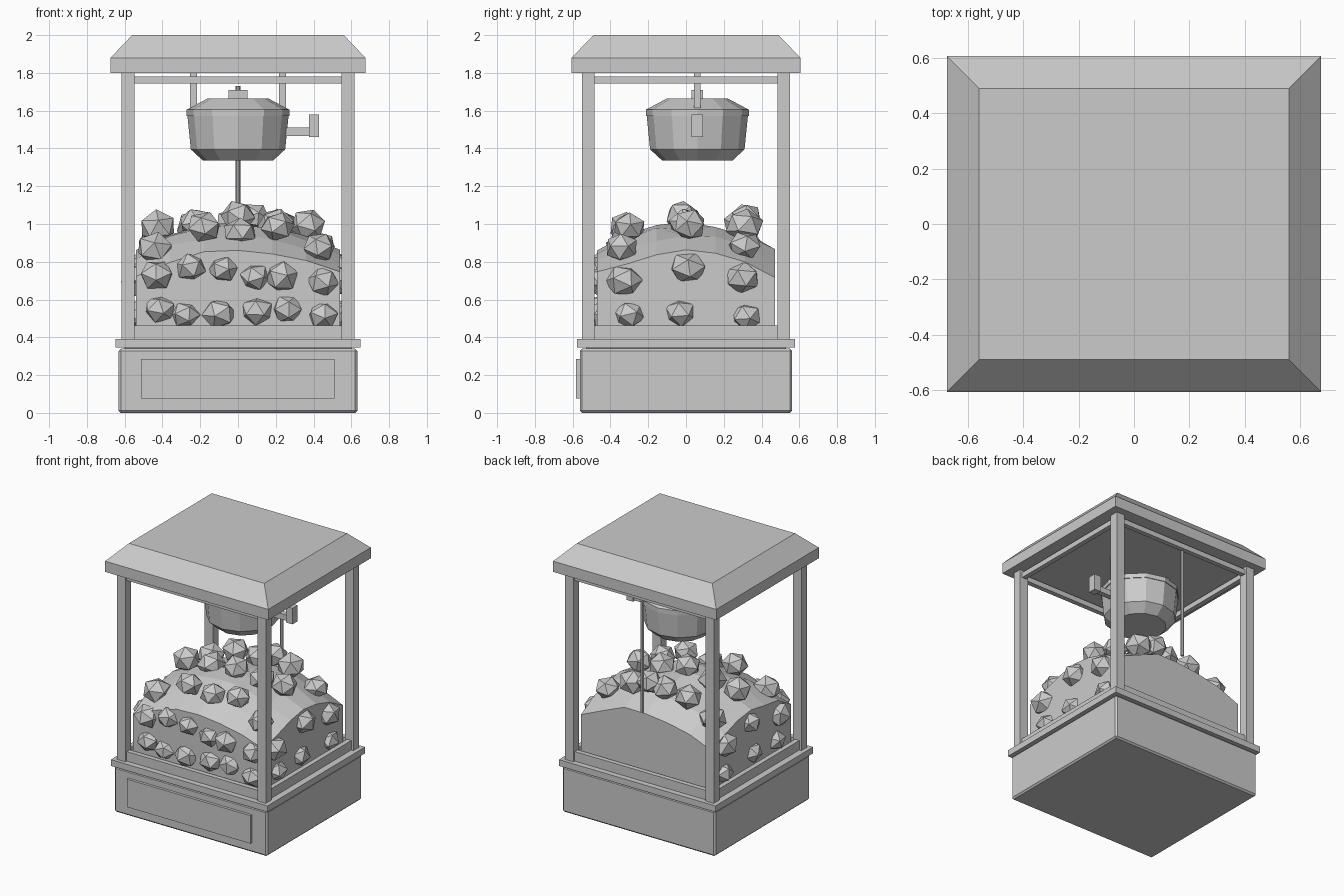
import bpy, bmesh, math, random
from mathutils import Matrix, Vector, Euler

if "Cube" in bpy.data.objects:
    bpy.data.objects.remove(bpy.data.objects["Cube"])

random.seed(4)
grey = bpy.data.materials.new("plain_grey")
grey.diffuse_color = (0.6, 0.6, 0.6, 1)
grey.use_nodes = True
grey.node_tree.nodes["Principled BSDF"].inputs["Base Color"].default_value = grey.diffuse_color


def finish(name, bm):
    bmesh.ops.recalc_face_normals(bm, faces=bm.faces)
    mesh = bpy.data.meshes.new(name)
    bm.to_mesh(mesh)
    bm.free()
    mesh.materials.append(grey)
    ob = bpy.data.objects.new(name, mesh)
    bpy.context.collection.objects.link(ob)
    return ob


def box(name, x0, x1, y0, y1, z0, z1, bevel=0):
    bm = bmesh.new()
    bmesh.ops.create_cube(bm, size=1)
    for v in bm.verts:
        v.co = Vector((x1 if v.co.x > 0 else x0, y1 if v.co.y > 0 else y0, z1 if v.co.z > 0 else z0))
    if bevel:
        bmesh.ops.bevel(bm, geom=bm.edges[:], offset=bevel, segments=1, affect='EDGES')
    return finish(name, bm)


def loft(name, rings):
    """Skin a stack of equal-sized closed rings and cap both ends."""
    bm = bmesh.new()
    loops = [[bm.verts.new(p) for p in ring] for ring in rings]
    n = len(loops[0])
    for a, b in zip(loops, loops[1:]):
        for i in range(n):
            j = (i + 1) % n
            bm.faces.new((a[i], a[j], b[j], b[i]))
    bm.faces.new(loops[0][::-1])
    bm.faces.new(loops[-1])
    return finish(name, bm)


def rect(x, y, z):
    return [(-x, -y, z), (x, -y, z), (x, y, z), (-x, y, z)]


def circle(r, z, n=12, cx=0, cy=0):
    return [(cx + r * math.cos(math.tau * i / n), cy + r * math.sin(math.tau * i / n), z) for i in range(n)]


# Base cabinet, ledge and front drawer
box("base", -0.632, 0.632, -0.562, 0.562, 0, 0.34, 0.012)
box("ledge", -0.648, 0.648, -0.577, 0.577, 0.345, 0.392)
box("ledge_core", -0.6, 0.6, -0.53, 0.53, 0.33, 0.35)
box("drawer_front", -0.513, 0.511, -0.582, -0.55, 0.075, 0.284)

# Roof with sloped rim
loft("roof", [rect(0.675, 0.606, 1.8), rect(0.675, 0.606, 1.88), rect(0.56, 0.49, 2.0)])

# Corner posts and rails
for sx in (-1, 1):
    for sy in (-1, 1):
        xs = sorted((sx * 0.547, sx * 0.616))
        ys = sorted((sy * 0.484, sy * 0.551))
        box("post", *xs, *ys, 0.39, 1.8)
for s in (-1, 1):
    for label, z0, z1 in (("top_rail", 1.743, 1.782), ("bottom_rail", 0.392, 0.463)):
        box(label, -0.547, 0.547, s * 0.517 - 0.018, s * 0.517 + 0.018, z0, z1)
        box(label, s * 0.581 - 0.018, s * 0.581 + 0.018, -0.484, 0.484, z0, z1)

# Kettle with lid, knob, hangers and handle
KY = 0.06
profile = [(0.185, 1.335), (0.25, 1.395), (0.268, 1.575), (0.273, 1.605), (0.16, 1.665)]
loft("kettle", [circle(r, z, 12, 0, KY) for r, z in profile])
loft("kettle_rim", [circle(0.273, z, 12, 0, KY) for z in (1.572, 1.606)])
box("lid_knob", -0.05, 0.05, KY - 0.03, KY + 0.03, 1.66, 1.71)
for s in (-1, 1):
    box("hanger", s * 0.235 - 0.018, s * 0.235 + 0.018, KY - 0.018, KY + 0.018, 1.6, 1.8)
box("handle_arm", 0.24, 0.38, KY - 0.02, KY + 0.02, 1.467, 1.51)
box("handle_grip", 0.375, 0.43, KY - 0.031, KY + 0.031, 1.46, 1.58)

# Thin rod at the open back
loft("back_rod", [circle(0.013, z, 8, 0, 0.517) for z in (0.9, 1.73)])


# Domed popcorn heap
def heap_height(x, y):
    return 1.0 - 0.14 * (x / 0.54) ** 2 - 0.125 * (y / 0.47) ** 2


bm = bmesh.new()
N = 6
bmesh.ops.create_grid(bm, x_segments=N, y_segments=N, size=1)
for v in bm.verts:
    x, y = v.co.x * 0.54, v.co.y * 0.47
    v.co = Vector((x, y, heap_height(x, y) + random.uniform(-0.02, 0.015)))
ext = bmesh.ops.extrude_face_region(bm, geom=bm.faces[:], use_keep_orig=True)
for g in ext["geom"]:
    if isinstance(g, bmesh.types.BMVert):
        g.co.z = 0.39
finish("popcorn_heap", bm)

# Popped kernels: front wall (x, z), side walls (y, z), and top (x, y, z)
front = [(-.43, .73), (-.25, .77), (-.08, .76), (.09, .72), (.23, .72), (.45, .695),
         (-.415, .55), (-.28, .52), (-.10, .525), (.10, .54), (.26, .55), (.45, .515)]
side = [(-.33, .70), (.01, .77), (.30, .715), (-.30, .52), (-.03, .53), (.32, .51)]
top = [(-.44, -.33, .87), (.43, -.34, .875), (-.44, .31, .89), (.43, .31, .885),
       (-.425, 0, .985), (.37, .02, .995), (-.18, -.32, .985), (.01, -.31, .955), (.21, -.3, .985),
       (-.22, 0, 1.0), (0, -.02, 1.04), (.2, 0, 1.0),
       (-.23, .3, .99), (-.03, .29, 1.0), (.08, .32, 1.03), (.22, .31, .99)]
spots = [(x, -0.455, z, 0.09) for x, z in front]
spots += [(s * (0.525 if z > 0.6 else 0.52), y, z, 0.095 if z > 0.6 else 0.082)
          for s in (-1, 1) for y, z in side]
spots += [(x, y, z, 0.097) for x, y, z in top]
bm = bmesh.new()
for x, y, z, r in spots:
    rot = Euler([random.uniform(0, math.tau) for _ in range(3)]).to_matrix().to_4x4()
    squash = Matrix.Diagonal((1, random.uniform(0.9, 1.05), random.uniform(0.85, 0.95), 1))
    size = Matrix.Scale(r * random.uniform(0.92, 1.06), 4)
    bmesh.ops.create_icosphere(bm, subdivisions=1, radius=1,
                               matrix=Matrix.Translation((x, y, z)) @ squash @ size @ rot)
finish("popcorn_kernels", bm)
